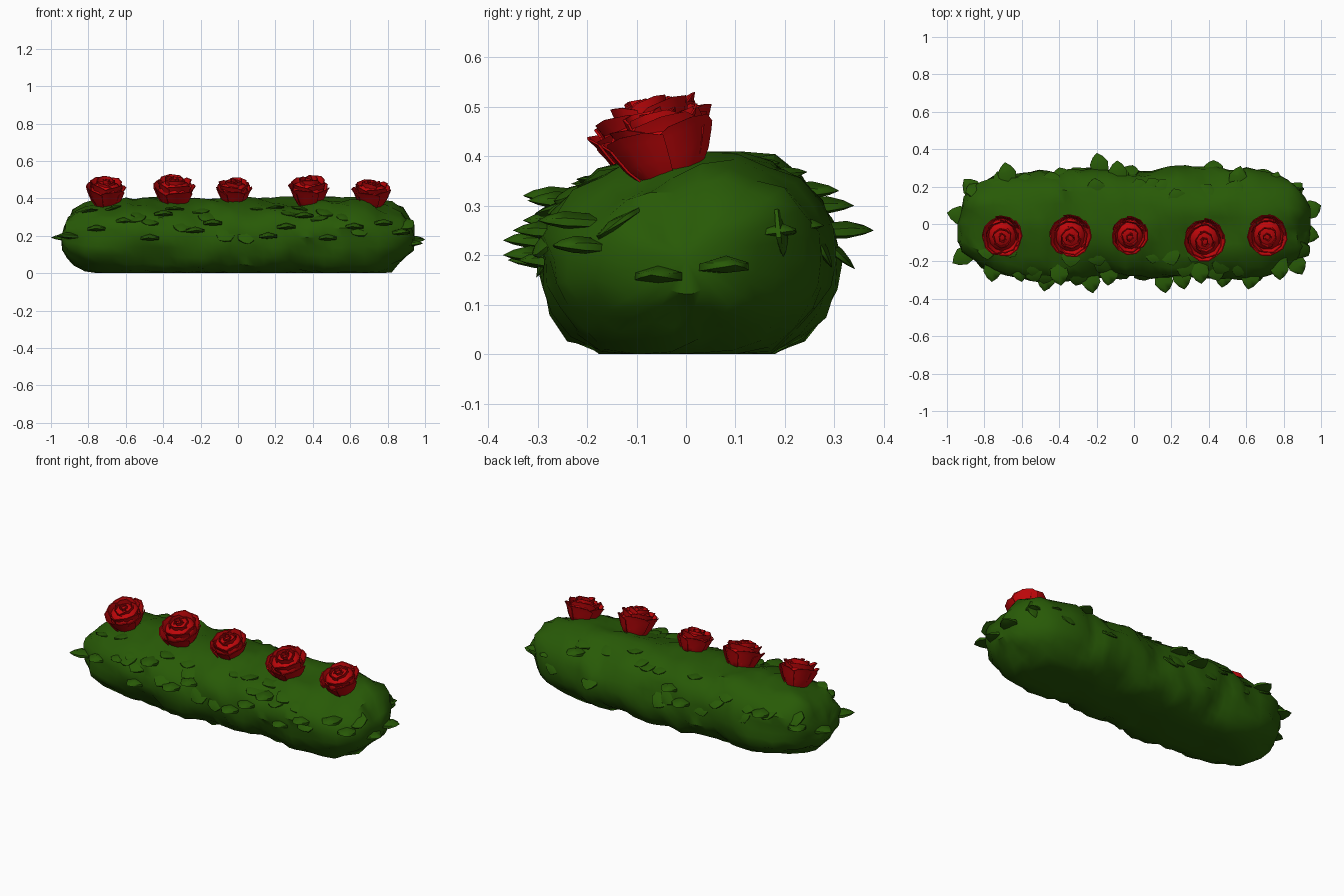
import bpy, bmesh, math, random
from mathutils import Vector, Matrix, noise

if "Cube" in bpy.data.objects:
    bpy.data.objects.remove(bpy.data.objects["Cube"])

random.seed(4)

def material(name, rgb):
    m = bpy.data.materials.new(name)
    m.diffuse_color = (*rgb, 1)
    m.use_nodes = True
    m.node_tree.nodes["Principled BSDF"].inputs["Base Color"].default_value = m.diffuse_color
    return m

GREEN = material("hedge green", (0.021, 0.102, 0.002))
RED = material("rose red", (0.53, 0.002, 0.003))

def finish(bm, name, mat, angle):
    me = bpy.data.meshes.new(name)
    bm.to_mesh(me)
    bm.free()
    ob = bpy.data.objects.new(name, me)
    bpy.context.collection.objects.link(ob)
    me.materials.append(mat)
    bpy.ops.object.select_all(action='DESELECT')
    ob.select_set(True)
    bpy.context.view_layer.objects.active = ob
    bpy.ops.object.shade_smooth_by_angle(angle=math.radians(angle))
    return ob

CORE, RAD, ZC, ZR, P = 0.60, 0.287, 0.19, 0.21, 2.3

def surface(x, phi):
    """Point of the lumpy hedge; x in -1..1 along it, phi around it."""
    # stations bunch up toward the rounded ends
    t = abs(x)
    if t < 0.65:
        px, k = t / 0.65 * CORE, 1.0
    else:
        a = (t - 0.65) / 0.35 * math.pi / 2
        px, k = CORE + 0.345 * math.sin(a), max(0, math.cos(a)) ** 0.8
    px = math.copysign(px, x)
    c, s = math.cos(phi), math.sin(phi)
    r = 1 / (abs(c) ** P + abs(s) ** P) ** (1 / P)
    v = Vector((px, RAD * k * r * c, ZC + ZR * k * r * s))
    out = Vector((max(0, abs(px) - CORE) * math.copysign(1, px) / 0.09,
                  c / RAD, s / ZR)).normalized()
    n = noise.noise(v * 5) * 0.03 + noise.noise(v * 12) * 0.026
    v += out * n
    if s > 0:
        v.z += 0.08 * v.y * s          # the top rises a little to the back
    v.z = min(max(v.z, 0), 0.41)
    return v

# Hedge body: rings swept along x, flattened on the ground
bm = bmesh.new()
NX, NP = 40, 26
rings = []
for i in range(1, NX):
    x = -1 + 2 * i / NX
    rings.append([bm.verts.new(surface(x, 2 * math.pi * j / NP)) for j in range(NP)])
for a, b in zip(rings, rings[1:]):
    for j in range(NP):
        bm.faces.new((a[j], a[(j + 1) % NP], b[(j + 1) % NP], b[j]))
for ring, sx in ((rings[0], -1), (rings[-1], 1)):
    tip = bm.verts.new((sx * 0.945, 0, ZC))
    for j in range(NP):
        bm.faces.new((ring[j], ring[(j + 1) % NP], tip))
bmesh.ops.recalc_face_normals(bm, faces=bm.faces)
finish(bm, "hedge_body", GREEN, 40)

# Leaves: folded thick blades with a pointed tip
def leaf(bm, base, tip, up, width, thick=0.022):
    base, tip = Vector(base), Vector(tip)
    d = tip - base
    side = d.cross(Vector(up)).normalized()
    n = side.cross(d).normalized()
    rows = []
    for t, w in ((0, 0.7), (0.4, 0.9), (0.66, 1.0), (0.87, 0.55)):
        m = base + d * t
        h = side * width * 0.5 * w
        e = n * thick * 0.35 * w
        rows.append([bm.verts.new(p) for p in
                     (m + h + e, m + n * thick * w, m - h + e,
                      m - h - e, m - n * thick * 0.6 * w, m + h - e)])
    end = bm.verts.new(tip)
    for a, b in zip(rows, rows[1:]):
        for j in range(6):
            bm.faces.new((a[j], a[(j + 1) % 6], b[(j + 1) % 6], b[j]))
    for j in range(6):
        bm.faces.new((rows[-1][j], rows[-1][(j + 1) % 6], end))
    bm.faces.new(rows[0])

# Tips of the leaves that stick out sideways
TIPS = [(-1, .06, .19), (-.97, -.21, .2), (-.91, .24, .24), (-.69, .33, .3),
        (-.2, .38, .25), (-.09, .34, .3), (.57, .31, .33), (.77, .28, .26),
        (.9, .22, .25), (1, .1, .18), (.99, -.07, .16), (.9, -.27, .22),
        (.78, -.3, .27), (.61, -.35, .25), (.47, -.34, .19), (.27, -.35, .25),
        (.17, -.37, .2), (-.22, -.37, .23), (-.39, -.33, .32),
        (-.48, -.36, .19), (-.14, -.33, .27), (-.76, -.31, .24),
        (.36, -.32, .31), (-.6, -.31, .28)]
bm = bmesh.new()
for tx, ty, tz in TIPS:
    core = Vector((max(-.72, min(.72, tx)), 0, tz))
    tip = Vector((tx, ty, tz))
    out = (tip - core).normalized()
    out.x += random.uniform(-.25, .25)
    leaf(bm, tip - out * 0.16 - Vector((0, 0, .008)), tip, (0, 0, 1), 0.098, 0.022)
# Leaves half sunk in the shoulders, with only their tips lifting off
for i in range(40):
    x = -0.85 + 1.7 * (i // 2 + random.uniform(.2, .8)) / 20
    s = 1 if i % 2 else -1
    phi = math.radians(90 - s * random.uniform(12, 70))
    a = surface(x, phi)
    b = surface(x + random.uniform(-.06, .06), phi - s * 0.35)
    up = Vector((0, math.cos(phi), math.sin(phi)))
    d = (b - a).normalized()
    leaf(bm, a - up * 0.035, a + d * 0.12 + up * 0.012, up, 0.10, 0.014)
bmesh.ops.recalc_face_normals(bm, faces=bm.faces)
finish(bm, "hedge_leaves", GREEN, 60)

# Roses: closed cup with overlapping petal rings, unit rim radius
def rose(name, x, y, z, size, height, spin):
    bm = bmesh.new()
    # inner cup and domed heart
    prof = [(0, 0), (.5, 0), (.72, .25), (.8, .55), (.74, .72), (.45, .84), (0, .9)]
    n = 12
    loops = [[bm.verts.new((r * math.cos(2 * math.pi * j / n),
                            r * math.sin(2 * math.pi * j / n), h))
              for j in range(n)] for r, h in prof]
    for a, b in zip(loops, loops[1:]):
        for j in range(n):
            bm.faces.new((a[j], a[(j + 1) % n], b[(j + 1) % n], b[j]))
    bmesh.ops.remove_doubles(bm, verts=bm.verts, dist=1e-4)
    # petal rings: count, bottom radius, top radius, bottom height, top height
    for k, (cnt, r0, r1, h0, h1) in enumerate(((5, .54, 1.0, .0, .72),
                                               (4, .52, .82, .1, .90),
                                               (3, .38, .50, .4, .98),
                                               (2, .15, .22, .5, 1.0))):
        for p in range(cnt):
            mid = 2 * math.pi * (p + k * 0.4) / cnt + random.uniform(-.15, .15)
            half = math.pi / cnt * 1.25
            lift = random.uniform(-.04, .05)
            grid = []
            for u in (-1, -.6, 0, .6, 1):
                ang = mid + u * half
                col = []
                for t in (0, .4, .8, 1):
                    top = h1 + lift - .2 * abs(u) ** 3 * (h1 - h0)
                    r = r0 + (r1 - r0) * t ** .7 + .04 * u
                    if t == 1 and k < 2:
                        r += .07 * (1 - u * u)
                    for off in (0, -.05):
                        col.append(bm.verts.new(((r + off) * math.cos(ang),
                                                 (r + off) * math.sin(ang),
                                                 h0 + (top - h0) * t)))
                grid.append(col[0::2] + col[1::2][::-1])
            for a, b in zip(grid, grid[1:]):
                for j in range(8):
                    bm.faces.new((a[j], b[j], b[(j + 1) % 8], a[(j + 1) % 8]))
            bm.faces.new(grid[0])
            bm.faces.new(grid[-1])
    bmesh.ops.recalc_face_normals(bm, faces=bm.faces)
    bm.transform(Matrix.Translation((x, y + 0.022, z))
                 @ Matrix.Rotation(math.radians(18), 4, 'X')
                 @ Matrix.Diagonal((size, size * 1.08, height, 1))
                 @ Matrix.Rotation(spin, 4, 'Z'))
    finish(bm, name, RED, 55)

for i, (x, y, z, s, h) in enumerate(((-.705, -.055, .362, .102, .146),
                                     (-.34, -.055, .367, .107, .15),
                                     (-.022, -.055, .372, .094, .132),
                                     (.378, -.075, .366, .105, .15),
                                     (.713, -.052, .358, .102, .14))):
    rose(f"rose_{i + 1}", x, y, z, s, h, i * 1.1)
